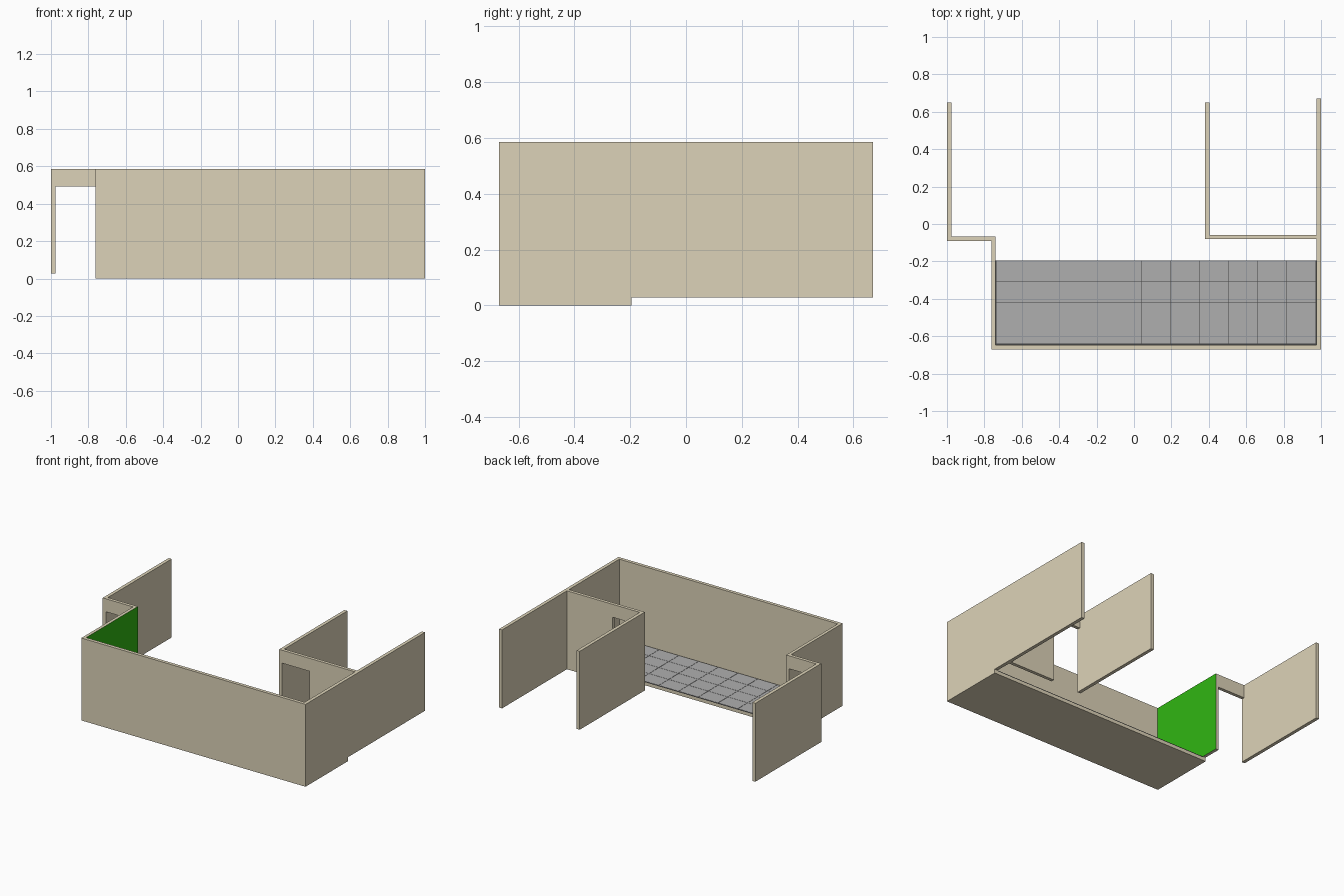
import bpy, bmesh

if "Cube" in bpy.data.objects:
    bpy.data.objects.remove(bpy.data.objects["Cube"])

H, STEP, BACK = 0.585, 0.028, -0.195   # wall height, raised base, rear edge of floor


def material(name, rgb):
    m = bpy.data.materials.new(name)
    m.diffuse_color = (*rgb, 1)
    m.use_nodes = True
    m.node_tree.nodes["Principled BSDF"].inputs["Base Color"].default_value = m.diffuse_color
    return m


cream = material("cream_plaster", (0.72, 0.65, 0.48))
green = material("green_paint", (0.03, 0.47, 0.006))
grey = material("grey_tile", (0.43, 0.43, 0.43))
dark = material("dark_grout", (0.06, 0.06, 0.06))


def finish(name, bm, mats):
    bmesh.ops.recalc_face_normals(bm, faces=bm.faces)
    me = bpy.data.meshes.new(name)
    bm.to_mesh(me)
    bm.free()
    ob = bpy.data.objects.new(name, me)
    bpy.context.collection.objects.link(ob)
    for m in mats:
        me.materials.append(m)
    return ob


def add_prism(bm, outline, z0, z1):
    face = bm.faces.new([bm.verts.new((x, y, z0)) for x, y in outline])
    ext = bmesh.ops.extrude_face_region(bm, geom=[face], use_keep_orig=True)
    for v in ext["geom"]:
        if isinstance(v, bmesh.types.BMVert):
            v.co.z = z1


def prism(name, outline, z0, z1, mats=()):
    bm = bmesh.new()
    add_prism(bm, outline, z0, z1)
    return finish(name, bm, mats)


def rect(x0, x1, y0, y1):
    return [(x0, y0), (x1, y0), (x1, y1), (x0, y1)]


# Walls: one continuous footprint, raised to full height
plan = [(-1, -0.09), (-0.762, -0.09), (-0.762, -0.67), (1, -0.67), (1, 0.67),
        (0.976, 0.67), (0.976, -0.058), (0.404, -0.058), (0.404, 0.65),
        (0.38, 0.65), (0.38, -0.081), (0.976, -0.081), (0.976, -0.646),
        (-0.74, -0.646), (-0.74, -0.067), (-0.976, -0.067), (-0.976, 0.65), (-1, 0.65)]
walls = prism("walls", plan, 0, H, [cream, green])

# Raised base behind the floor, and the two doorways
cutters = [prism("base_cutter", rect(-1.2, 1.2, BACK, 1), -0.2, STEP),
           prism("left_door_cutter", rect(-0.976, -0.762, -0.12, -0.03), -0.1, 0.493),
           prism("right_door_cutter", rect(0.404, 0.62, -0.12, -0.03), -0.1, 0.493)]
bpy.context.view_layer.objects.active = walls
for c in cutters:
    c.hide_render = True
    mod = walls.modifiers.new(c.name, "BOOLEAN")
    mod.operation, mod.solver, mod.object = "DIFFERENCE", "EXACT", c
    bpy.ops.object.modifier_apply(modifier=mod.name)
for c in cutters:
    bpy.data.objects.remove(c)

# Green accent on the inner face of the left room wall
for p in walls.data.polygons:
    accent = p.normal.x > 0.9 and abs(p.center.x + 0.74) < 0.003
    p.material_index = 1 if accent else 0

# Floor slab with a dark grout bed
prism("floor_slab", rect(-0.74, 0.976, -0.646, BACK), 0, 0.022, [cream])
prism("grout_bed", rect(-0.74, 0.976, -0.646, BACK), 0.022, 0.026, [dark])

# Floor tiles, 11 columns by 4 rows
X0, X1, Y0, COLS, ROWS, GAP = -0.735, 0.971, -0.641, 11, 4, 0.001
w, d = (X1 - X0) / COLS, (BACK - Y0) / ROWS
bm = bmesh.new()
for i in range(COLS):
    for j in range(ROWS):
        x, y = X0 + i * w, Y0 + j * d
        add_prism(bm, rect(x + GAP, x + w - GAP, y + GAP, y + d - GAP), 0.026, STEP)
finish("floor_tiles", bm, [grey])
